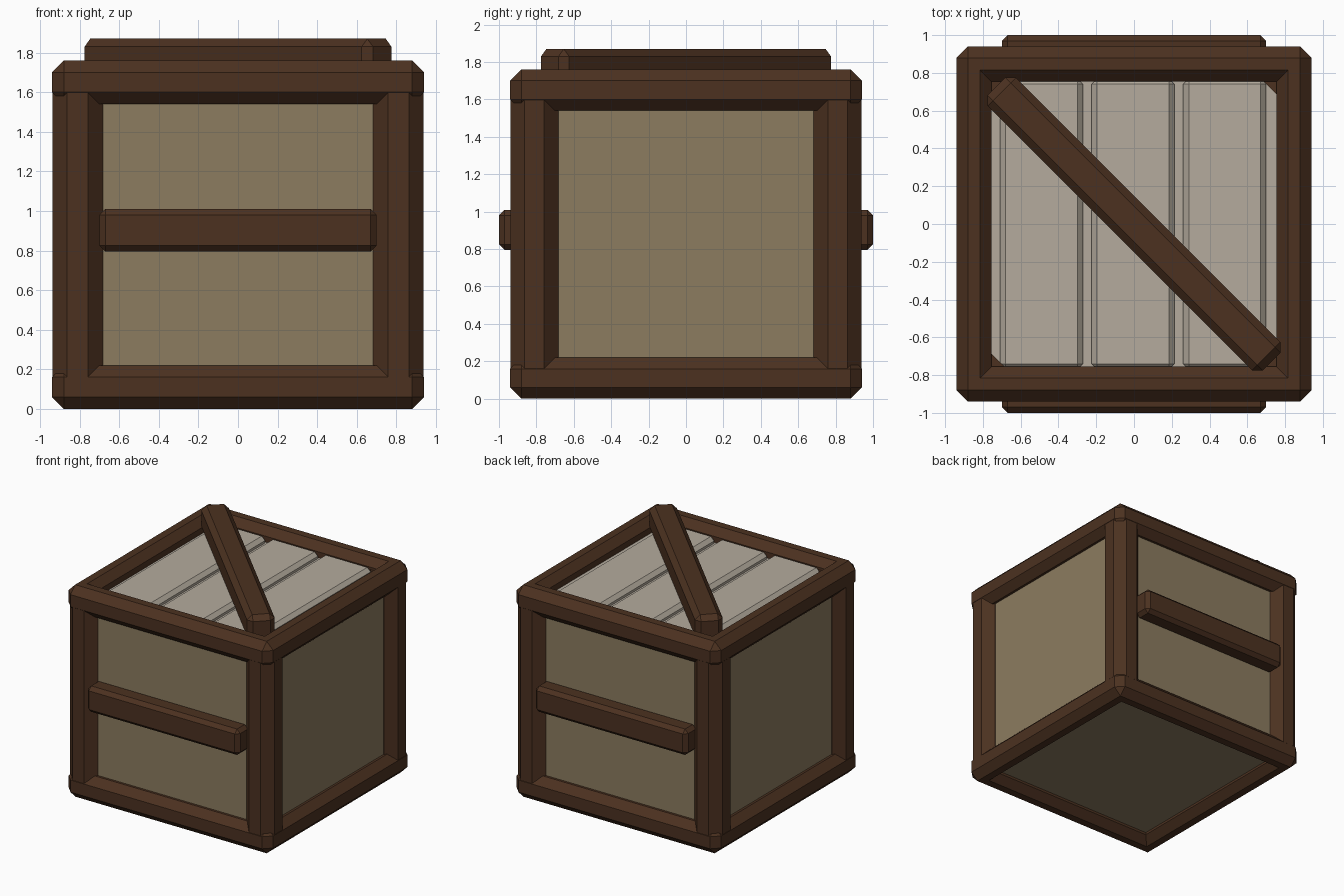
import bpy, bmesh, math
from mathutils import Matrix

cube = bpy.data.objects.get("Cube")
if cube:
    bpy.data.objects.remove(cube, do_unlink=True)


def material(name, rgb):
    m = bpy.data.materials.new(name)
    m.use_nodes = True
    m.diffuse_color = (*rgb, 1)
    bsdf = next(n for n in m.node_tree.nodes if n.type == 'BSDF_PRINCIPLED')
    bsdf.inputs["Base Color"].default_value = (*rgb, 1)
    return m


brown = material("dark_brown_wood", (0.072, 0.031, 0.0145))
tan = material("tan_wood", (0.262, 0.2, 0.115))
pale = material("pale_wood", (0.46, 0.41, 0.34))


def block(name, low, high, mat, chamfer=0, upright_only=False, turn=0):
    """Box between two corners, with flat chamfers, turned about z."""
    bm = bmesh.new()
    bmesh.ops.create_cube(bm, size=1)
    for v in bm.verts:
        v.co = [a if c < 0 else b for c, a, b in zip(v.co, low, high)]
    if chamfer:
        edges = [e for e in bm.edges if not upright_only
                 or abs(e.verts[0].co.z - e.verts[1].co.z) > 0.1]
        bmesh.ops.bevel(bm, geom=edges, offset=chamfer, segments=1,
                        affect='EDGES', profile=0.5)
    bm.transform(Matrix.Rotation(turn, 4, 'Z'))
    bmesh.ops.recalc_face_normals(bm, faces=bm.faces)
    mesh = bpy.data.meshes.new(name)
    bm.to_mesh(mesh)
    bm.free()
    mesh.materials.append(mat)
    ob = bpy.data.objects.new(name, mesh)
    bpy.context.collection.objects.link(ob)
    return ob


R, H = 0.94, 1.76       # half width and height of the frame
PANEL = 0.86            # half width of the inner box

# Inner box and the lid board under the planks
block("side_panels", (-PANEL, -PANEL, 0.08), (PANEL, PANEL, 1.6), tan)
block("lid_board", (-0.8, -0.8, 1.58), (0.8, 0.8, 1.65), pale)

# Lid planks
for i, x in enumerate((-0.49, -0.005, 0.48)):
    block(f"lid_plank_{i + 1}", (x - 0.22, -0.77, 1.6), (x + 0.22, 0.77, 1.7),
          pale, 0.03)

# Frame rails, bottom and top, on all four sides
for level, z in (("bottom", 0), ("top", H - 0.22)):
    for i, side in enumerate(("front", "left", "back", "right")):
        block(f"{level}_{side}_rail", (-R, -R, z), (R, -0.755, z + 0.22),
              brown, 0.06, turn=i * math.pi / 2)

# Corner posts
for i in range(4):
    block(f"corner_post_{i + 1}", (0.683, 0.683, 0.09), (0.938, 0.938, 1.68),
          brown, 0.075, True, i * math.pi / 2)

# Handle bars on the front and back
for i, side in enumerate(("front", "back")):
    block(f"{side}_handle_bar", (-0.7, -1, 0.795), (0.7, -0.84, 1.01),
          brown, 0.03, turn=i * math.pi)

# Diagonal brace across the lid
block("lid_brace", (-1.03, -0.106, 1.66), (1.03, 0.106, 1.87), brown, 0.04,
      turn=-math.pi / 4)
